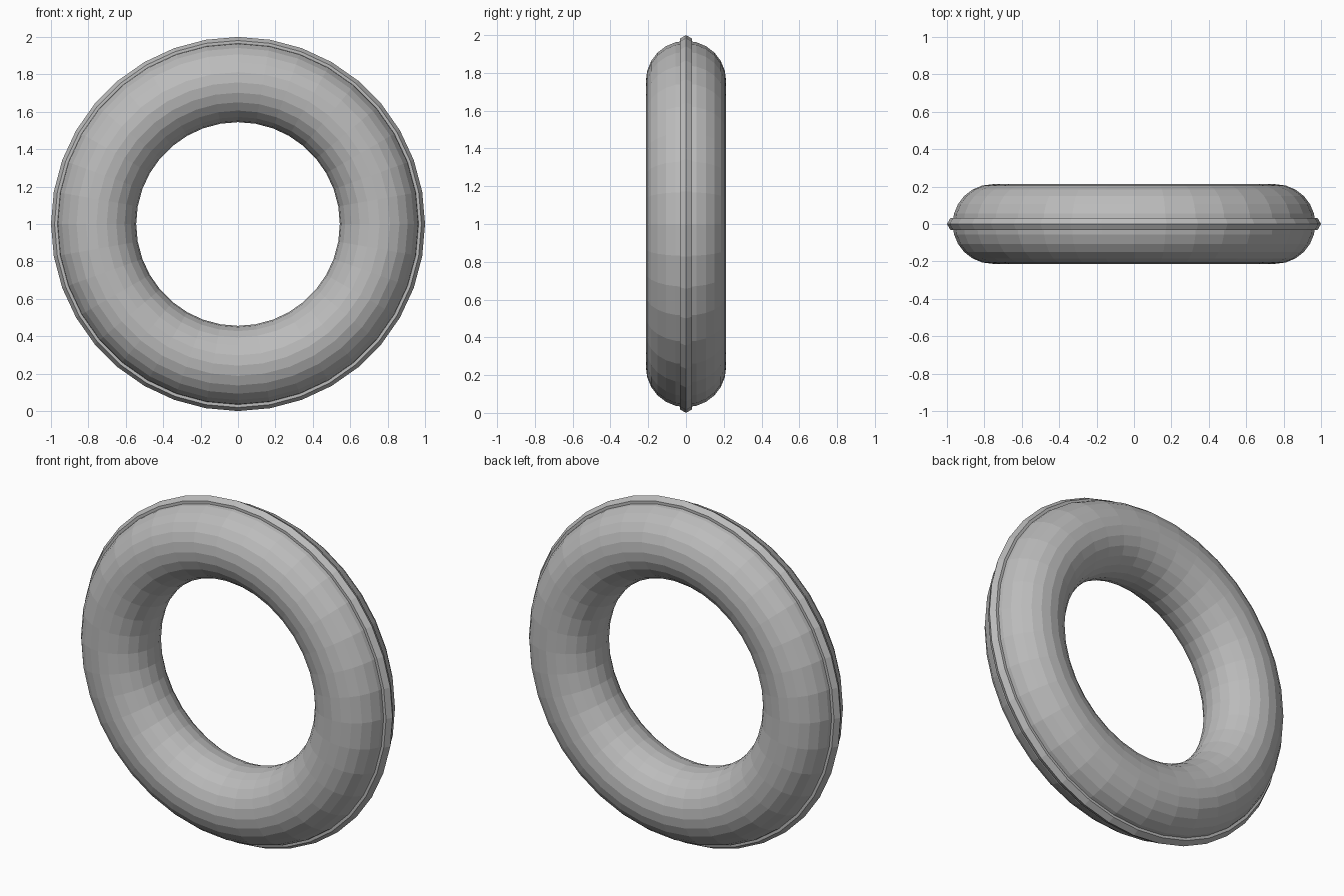
import bpy, math

if "Cube" in bpy.data.objects:
    bpy.data.objects.remove(bpy.data.objects["Cube"])

# One grey for the whole ring
grey = bpy.data.materials.new("grey")
grey.diffuse_color = (0.5, 0.5, 0.5, 1.0)
grey.use_nodes = True
grey.node_tree.nodes["Principled BSDF"].inputs["Base Color"].default_value = grey.diffuse_color


def upright_ring(name, major, minor, sides):
    """Flat-faced torus standing on edge, facing -y."""
    bpy.ops.mesh.primitive_torus_add(
        major_radius=major, minor_radius=minor,
        major_segments=36, minor_segments=sides,
        location=(0, 0, 1), rotation=(math.pi / 2, 0, 0))
    ring = bpy.context.object
    ring.name = name
    bpy.ops.object.transform_apply(location=True, rotation=True, scale=True)
    bpy.ops.object.shade_flat()
    ring.data.materials.append(grey)
    return ring


# Thick round body
upright_ring("ring_body", 0.757, 0.2126, 24)

# Six-sided seam band around the outer rim
upright_ring("rim_seam", 0.962, 0.038, 6)
